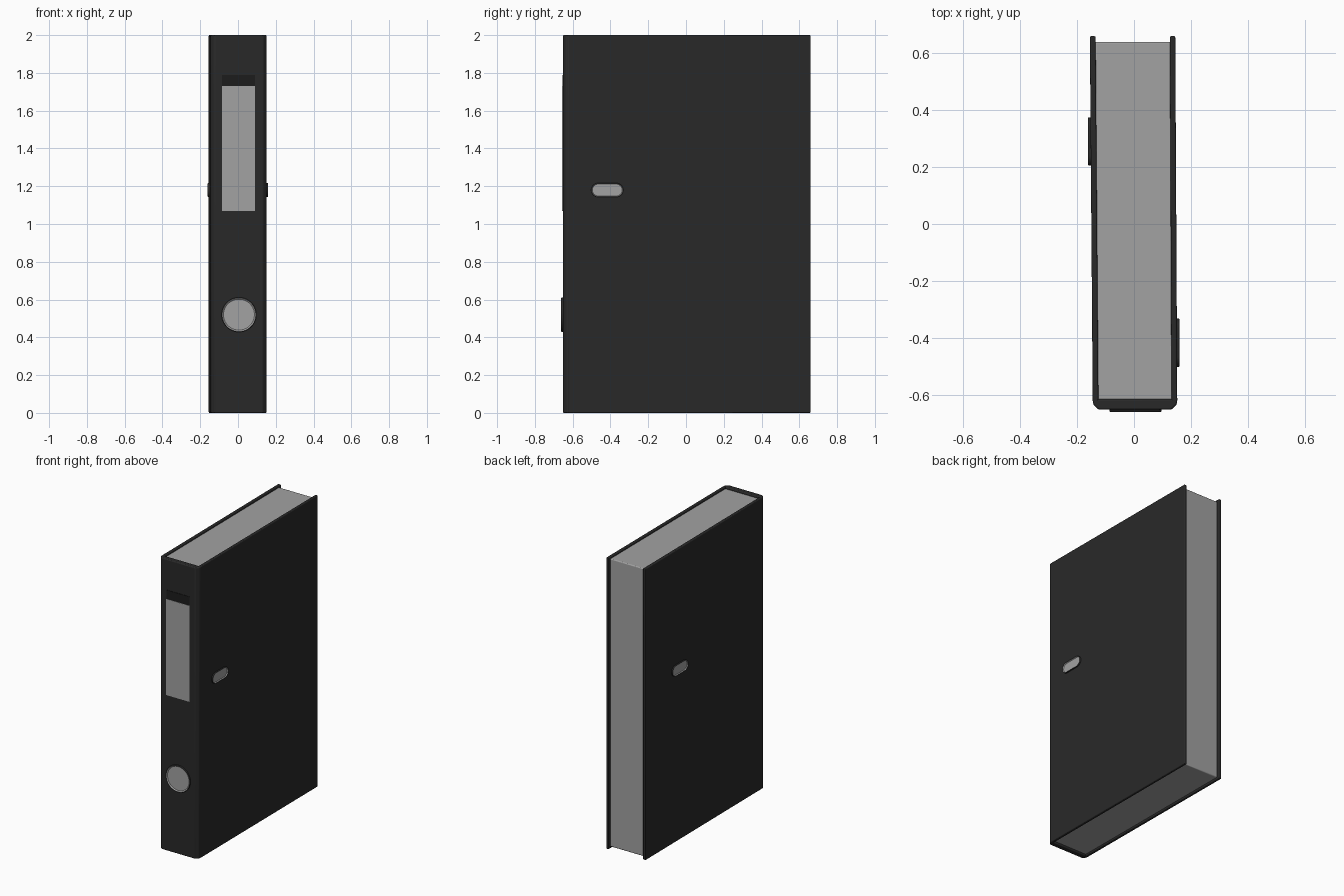
import bpy, bmesh, math
from mathutils import Matrix, Vector

old = bpy.data.objects.get("Cube")
if old:
    bpy.data.objects.remove(old)


def material(name, value):
    m = bpy.data.materials.new(name)
    m.use_nodes = True
    colour = (value, value, value, 1)
    m.diffuse_color = colour
    m.node_tree.nodes["Principled BSDF"].inputs["Base Color"].default_value = colour
    return m


BLACK = material("black board", 0.022)
SHADE = material("deep black", 0.012)
GREY = material("paper grey", 0.36)


def finish(name, bm, mats, bevel=0.0):
    bmesh.ops.recalc_face_normals(bm, faces=bm.faces)
    mesh = bpy.data.meshes.new(name)
    bm.to_mesh(mesh)
    bm.free()
    ob = bpy.data.objects.new(name, mesh)
    bpy.context.collection.objects.link(ob)
    for m in mats:
        mesh.materials.append(m)
    if bevel:
        mod = ob.modifiers.new("soft edges", "BEVEL")
        mod.width, mod.segments, mod.limit_method = bevel, 3, "ANGLE"
    bpy.ops.object.select_all(action="DESELECT")
    ob.select_set(True)
    bpy.context.view_layer.objects.active = ob
    bpy.ops.object.shade_smooth_by_angle(angle=math.radians(35))
    return ob


def prism(name, outline, z0, z1, mat, bevel=0.0):
    """Extrude an outline in the xy plane from z0 to z1."""
    bm = bmesh.new()
    face = bm.faces.new([bm.verts.new((x, y, z0)) for x, y in outline])
    top = bmesh.ops.extrude_face_region(bm, geom=[face])["geom"]
    bmesh.ops.translate(bm, vec=(0, 0, z1 - z0),
                        verts=[v for v in top if isinstance(v, bmesh.types.BMVert)])
    return finish(name, bm, [mat], bevel)


def box(name, x0, x1, y0, y1, z0, z1, mat, bevel=0.0):
    return prism(name, [(x0, y0), (x1, y0), (x1, y1), (x0, y1)], z0, z1, mat, bevel)


def eyelet(name, centre, normal, straight, radius, height, rim, sides=32):
    """Raised stadium-shaped rim around a shallow grey dish."""
    bm = bmesh.new()
    loops = []
    steps = [(radius, -0.004), (radius, height * 0.6), (radius - rim * 0.5, height),
             (radius - rim, height * 0.8), (radius - rim * 2, height * 0.3)]
    for r, h in steps:
        ring = []
        for i in range(sides):
            a = 2 * math.pi * (i + 0.5) / sides
            shift = math.copysign(straight, math.cos(a))
            ring.append(bm.verts.new((r * math.cos(a) + shift, r * math.sin(a), h)))
        loops.append(ring)
    for k in range(len(loops) - 1):
        for i in range(sides):
            j = (i + 1) % sides
            f = bm.faces.new((loops[k][i], loops[k][j], loops[k + 1][j], loops[k + 1][i]))
            f.material_index = 1 if k > 1 else 0
    bm.faces.new(loops[-1]).material_index = 1
    # long axis stays horizontal, dish faces along the normal
    n, up = Vector(normal), Vector((0, 0, 1))
    turn = Matrix((up.cross(n), up, n)).transposed().to_4x4()
    bmesh.ops.transform(bm, matrix=Matrix.Translation(centre) @ turn, verts=bm.verts)
    return finish(name, bm, [BLACK, GREY])


# covers, leaning slightly to one side
prism("right_cover", [(-0.145, -0.625), (-0.125, -0.64), (-0.135, 0.66), (-0.155, 0.66)],
      0, 2, BLACK, 0.005)
prism("left_cover", [(0.152, -0.625), (0.132, -0.64), (0.126, 0.66), (0.145, 0.66)],
      0, 2, BLACK, 0.005)

# rounded spine
prism("spine", [(-0.145, -0.615), (-0.143, -0.635), (-0.125, -0.652), (0.132, -0.652),
                (0.15, -0.635), (0.152, -0.615)], 0, 2, BLACK, 0.006)

# paper block between the covers
prism("paper_block", [(-0.13, -0.62), (0.136, -0.62), (0.13, 0.64), (-0.138, 0.64)],
      0.012, 1.988, GREY, 0.006)

# spine label and the dark pocket opening above it
box("spine_label", -0.085, 0.09, -0.657, -0.65, 1.07, 1.73, GREY)
box("label_pocket_opening", -0.085, 0.09, -0.655, -0.65, 1.73, 1.79, SHADE)

# finger hole on the spine and slots through the covers
eyelet("finger_hole", (0.005, -0.652, 0.52), (0, -1, 0), 0, 0.092, 0.009, 0.005)
eyelet("left_cover_slot", (0.151, -0.417, 1.18), (1, 0, 0), 0.048, 0.037, 0.009, 0.003)
eyelet("right_cover_slot", (-0.152, 0.29, 1.18), (-1, 0, 0), 0.048, 0.037, 0.009, 0.003)
